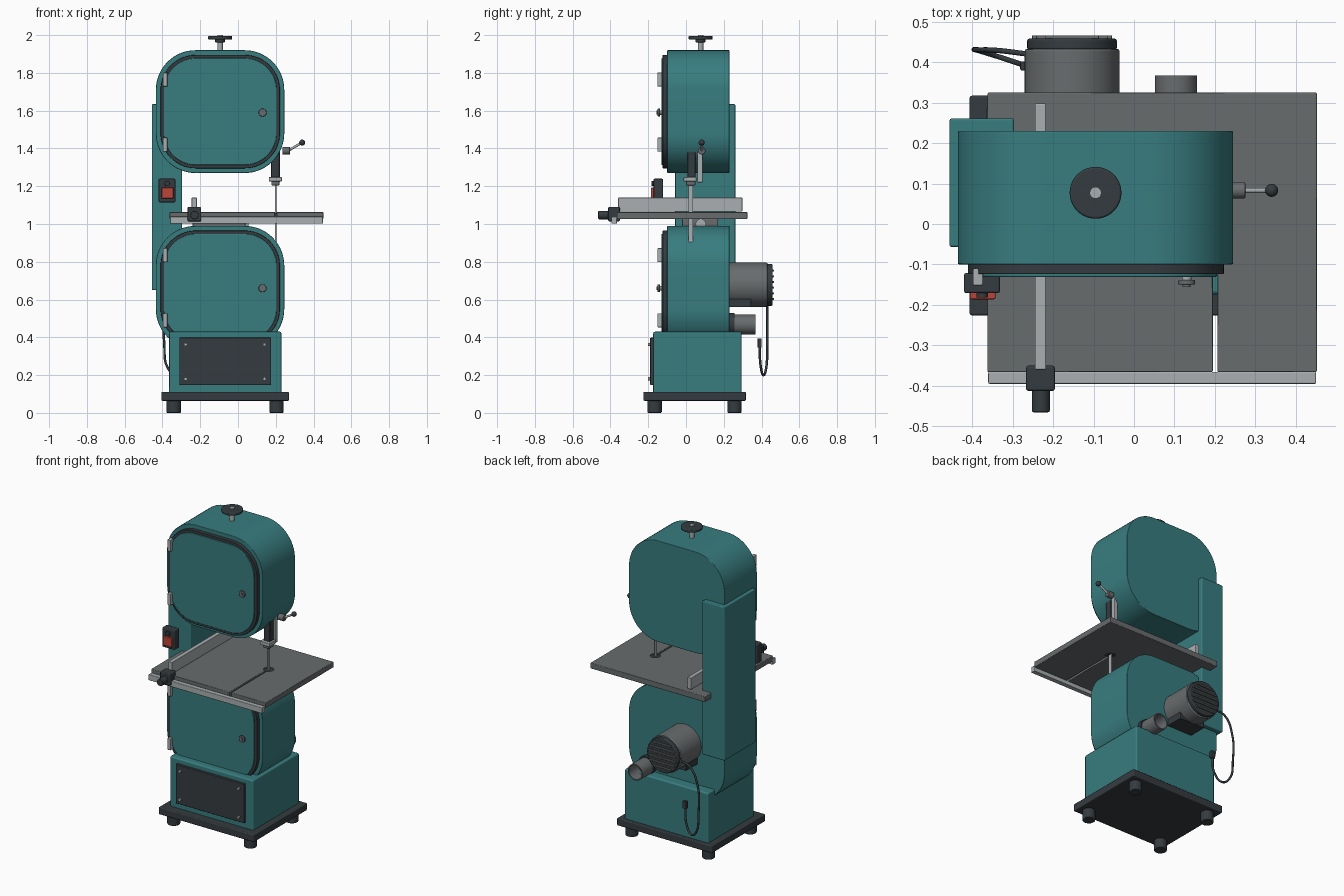
import bpy, bmesh, math
from mathutils import Vector, Matrix

if "Cube" in bpy.data.objects:
    bpy.data.objects.remove(bpy.data.objects["Cube"])


def mat(name, r, g, b):
    m = bpy.data.materials.new(name)
    m.diffuse_color = (r, g, b, 1)
    m.use_nodes = True
    m.node_tree.nodes["Principled BSDF"].inputs["Base Color"].default_value = m.diffuse_color
    return m


TEAL = mat("teal_paint", 0.04, 0.205, 0.215)
DARK = mat("dark_plastic", 0.035, 0.044, 0.05)
IRON = mat("cast_iron", 0.14, 0.15, 0.155)
STEEL = mat("light_steel", 0.4, 0.43, 0.44)
RED = mat("red_switch", 0.5, 0.06, 0.04)


def finish(name, bm, m, bevel=0.0):
    bmesh.ops.recalc_face_normals(bm, faces=bm.faces)
    me = bpy.data.meshes.new(name)
    bm.to_mesh(me)
    bm.free()
    me.materials.append(m)
    ob = bpy.data.objects.new(name, me)
    bpy.context.collection.objects.link(ob)
    if bevel:
        b = ob.modifiers.new("bevel", 'BEVEL')
        b.width, b.segments, b.limit_method = bevel, 2, 'ANGLE'
        b.angle_limit = math.radians(40)
        b.harden_normals = True
    return ob


def box(name, x, y, z, m, bevel=0.004):
    """Box from (min, max) pairs."""
    bm = bmesh.new()
    c = Vector([(a + b) / 2 for a, b in (x, y, z)])
    s = [b - a for a, b in (x, y, z)]
    bmesh.ops.create_cube(bm, size=1, matrix=Matrix.Translation(c) @ Matrix.Diagonal((*s, 1)))
    return finish(name, bm, m, bevel)


def rod(name, p, q, r, m, bevel=0.0, seg=40):
    """Cylinder between two points."""
    p, q = Vector(p), Vector(q)
    rot = (q - p).to_track_quat('Z', 'Y').to_matrix().to_4x4()
    bm = bmesh.new()
    bmesh.ops.create_cone(bm, cap_ends=True, segments=seg, radius1=r, radius2=r,
                          depth=(q - p).length, matrix=Matrix.Translation((p + q) / 2) @ rot)
    return finish(name, bm, m, bevel)


def rounded(name, x, y, z, r, m, bevel):
    """Rounded rectangle in x-z, extruded along y."""
    bm = bmesh.new()
    vs = []
    for cx, cz, a0 in ((x[1] - r, z[1] - r, 0), (x[0] + r, z[1] - r, 90),
                       (x[0] + r, z[0] + r, 180), (x[1] - r, z[0] + r, 270)):
        for i in range(17):
            a = math.radians(a0 + 90 * i / 16)
            vs.append(bm.verts.new((cx + r * math.cos(a), y[0], cz + r * math.sin(a))))
    f = bm.faces.new(vs)
    ext = bmesh.ops.extrude_face_region(bm, geom=[f])["geom"]
    bmesh.ops.translate(bm, vec=(0, y[1] - y[0], 0),
                        verts=[v for v in ext if isinstance(v, bmesh.types.BMVert)])
    return finish(name, bm, m, bevel)


def cut(ob, cutter):
    cutter.hide_render = True
    cutter.hide_set(True)
    b = ob.modifiers.new("cut", 'BOOLEAN')
    b.operation, b.object, b.solver = 'DIFFERENCE', cutter, 'EXACT'


# wheel housings with doors, hinges and latch knobs
for pos, z0 in (("upper", 1.27), ("lower", 0.34)):
    rounded(pos + "_housing", (-0.435, 0.245), (-0.10, 0.23), (z0, z0 + 0.65), 0.21, TEAL, 0.004)
    rounded(pos + "_door_seal", (-0.41, 0.222), (-0.124, -0.095), (z0 + 0.025, z0 + 0.625), 0.187, DARK, 0.003)
    rounded(pos + "_door", (-0.393, 0.205), (-0.131, -0.10), (z0 + 0.042, z0 + 0.608), 0.17, TEAL, 0.004)
    for i, dz in enumerate((0.15, 0.495)):
        box(f"{pos}_hinge_{i}", (-0.398, -0.373), (-0.152, -0.11), (z0 + dz - 0.037, z0 + dz + 0.037), STEEL)
    rod(pos + "_latch_stem", (0.13, -0.13, z0 + 0.32), (0.13, -0.14, z0 + 0.32), 0.012, STEEL)
    rod(pos + "_latch_knob", (0.13, -0.138, z0 + 0.32), (0.13, -0.15, z0 + 0.32), 0.021, IRON, 0.003)
    rod(pos + "_latch_tip", (0.13, -0.149, z0 + 0.32), (0.13, -0.156, z0 + 0.32), 0.01, IRON)

# column joining the housings
box("column", (-0.456, -0.296), (-0.057, 0.261), (0.65, 1.635), TEAL, 0.006)

# stand
box("stand", (-0.364, 0.23), (-0.174, 0.295), (0.10, 0.43), TEAL, 0.01)
box("base_plate", (-0.406, 0.27), (-0.226, 0.317), (0.064, 0.111), DARK, 0.006)
for i, x in enumerate((-0.34, 0.204)):
    for j, y in enumerate((-0.166, 0.257)):
        rod(f"foot_{i}{j}", (x, y, 0), (x, y, 0.066), 0.038, DARK, 0.005)
box("stand_panel", (-0.311, 0.176), (-0.19, -0.17), (0.147, 0.398), DARK)
for i, x in enumerate((-0.277, 0.14)):
    for j, z in enumerate((0.18, 0.362)):
        rod(f"panel_screw_{i}{j}", (x, -0.188, z), (x, -0.2, z), 0.009, STEEL, seg=20)

# table with blade slot and insert hole
table = box("table", (-0.362, 0.452), (-0.366, 0.325), (1.026, 1.063), IRON, 0)
cut(table, box("slot_cutter", (0.195, 0.206), (-0.5, 0.01), (0.99, 1.1), IRON, 0))
cut(table, rod("hole_cutter", (0.2, 0.025, 0.99), (0.2, 0.025, 1.1), 0.029, IRON))
tb = table.modifiers.new("bevel", 'BEVEL')
tb.width, tb.segments, tb.limit_method, tb.harden_normals = 0.004, 1, 'ANGLE', True
rod("table_insert", (0.2, 0.025, 1.03), (0.2, 0.025, 1.058), 0.0285, DARK)
box("table_rail", (-0.36, 0.45), (-0.395, -0.365), (1.002, 1.04), STEEL)
box("trunnion", (-0.24, 0.04), (-0.02, 0.17), (0.97, 1.027), IRON)
rod("trunnion_pivot", (-0.12, 0.078, 1.0), (0.055, 0.078, 1.0), 0.027, STEEL)

# rip fence
box("fence", (-0.245, -0.217), (-0.36, 0.298), (1.065, 1.14), STEEL)
box("fence_head", (-0.267, -0.195), (-0.412, -0.35), (1.014, 1.09), DARK, 0.006)
rod("fence_knob", (-0.23, -0.405, 1.047), (-0.23, -0.465, 1.047), 0.022, DARK, 0.004)

# blade and guides
box("blade", (0.197, 0.203), (0.013, 0.037), (0.85, 1.4), STEEL, 0)
box("guide_post", (0.176, 0.22), (0.008, 0.05), (1.245, 1.45), DARK)
box("guide_block", (0.163, 0.232), (-0.012, 0.055), (1.225, 1.248), STEEL, 0.003)
box("guide_jaw", (0.177, 0.219), (0.0, 0.05), (1.205, 1.226), IRON, 0.003)
box("blade_guard", (0.196, 0.222), (0.06, 0.088), (1.22, 1.45), STEEL)

# guide lock lever
rod("lever_hub", (0.235, 0.083, 1.388), (0.275, 0.083, 1.388), 0.02, IRON, 0.003)
rod("lever_arm", (0.265, 0.083, 1.388), (0.337, 0.083, 1.43), 0.0065, STEEL, seg=20)
bm = bmesh.new()
bmesh.ops.create_uvsphere(bm, u_segments=24, v_segments=14, radius=0.016,
                          matrix=Matrix.Translation((0.34, 0.083, 1.431)))
finish("lever_ball", bm, DARK)

# tension handwheel
rod("tension_shaft", (-0.095, 0.077, 1.90), (-0.095, 0.077, 2.0), 0.0145, STEEL)
rod("tension_hub", (-0.095, 0.077, 1.962), (-0.095, 0.077, 1.985), 0.026, DARK, 0.003)
rod("tension_wheel", (-0.095, 0.077, 1.976), (-0.095, 0.077, 1.996), 0.064, DARK, 0.006)

# switch box
box("switch_box", (-0.42, -0.331), (-0.171, -0.121), (1.115, 1.24), DARK, 0.006)
box("switch_paddle", (-0.405, -0.342), (-0.186, -0.168), (1.135, 1.192), RED)
rod("switch_button", (-0.375, -0.168, 1.214), (-0.375, -0.182, 1.214), 0.014, DARK, 0.002)

# motor
MX, MZ = -0.153, 0.678
rod("motor_body", (MX, 0.225, MZ), (MX, 0.432, MZ), 0.117, IRON, 0.005, 56)
rod("motor_cap", (MX, 0.43, MZ), (MX, 0.458, MZ), 0.111, DARK, 0.006, 56)
for i in range(6):
    dz = -0.075 + 0.03 * i
    w = math.sqrt(0.1 ** 2 - dz ** 2)
    box(f"motor_slat_{i}", (MX - w, MX + w), (0.455, 0.466), (MZ + dz - 0.005, MZ + dz + 0.005), IRON, 0.002)
box("motor_foot", (MX - 0.09, MX + 0.09), (0.228, 0.345), (0.56, 0.607), DARK)

# power cord with plug
cu = bpy.data.curves.new("power_cord", 'CURVE')
cu.dimensions, cu.bevel_depth, cu.bevel_resolution, cu.resolution_u = '3D', 0.0065, 3, 8
pts = [(-0.25, 0.418, 0.66), (-0.33, 0.428, 0.64), (-0.383, 0.43, 0.54), (-0.39, 0.43, 0.36),
       (-0.37, 0.424, 0.235), (-0.325, 0.41, 0.2), (-0.28, 0.395, 0.25), (-0.268, 0.39, 0.35)]
sp = cu.splines.new('BEZIER')
sp.bezier_points.add(len(pts) - 1)
for bp, p in zip(sp.bezier_points, pts):
    bp.co = p
    bp.handle_left_type = bp.handle_right_type = 'AUTO'
cu.use_fill_caps = True
cu.materials.append(DARK)
bpy.context.collection.objects.link(bpy.data.objects.new("power_cord", cu))
box("power_plug", (-0.281, -0.255), (0.379, 0.401), (0.345, 0.395), DARK)

# hollow dust port
rod("dust_collar", (0.104, 0.225, 0.47), (0.104, 0.258, 0.47), 0.058, DARK, 0.003)
port = rod("dust_port", (0.104, 0.25, 0.468), (0.104, 0.367, 0.468), 0.052, IRON)
cut(port, rod("port_cutter", (0.104, 0.27, 0.468), (0.104, 0.4, 0.468), 0.045, IRON))

# smooth shading with crisp edges
bpy.ops.object.select_all(action='DESELECT')
for ob in bpy.context.collection.objects:
    if ob.type == 'MESH' and not ob.hide_render:
        ob.select_set(True)
        bpy.context.view_layer.objects.active = ob
bpy.ops.object.shade_smooth_by_angle()
